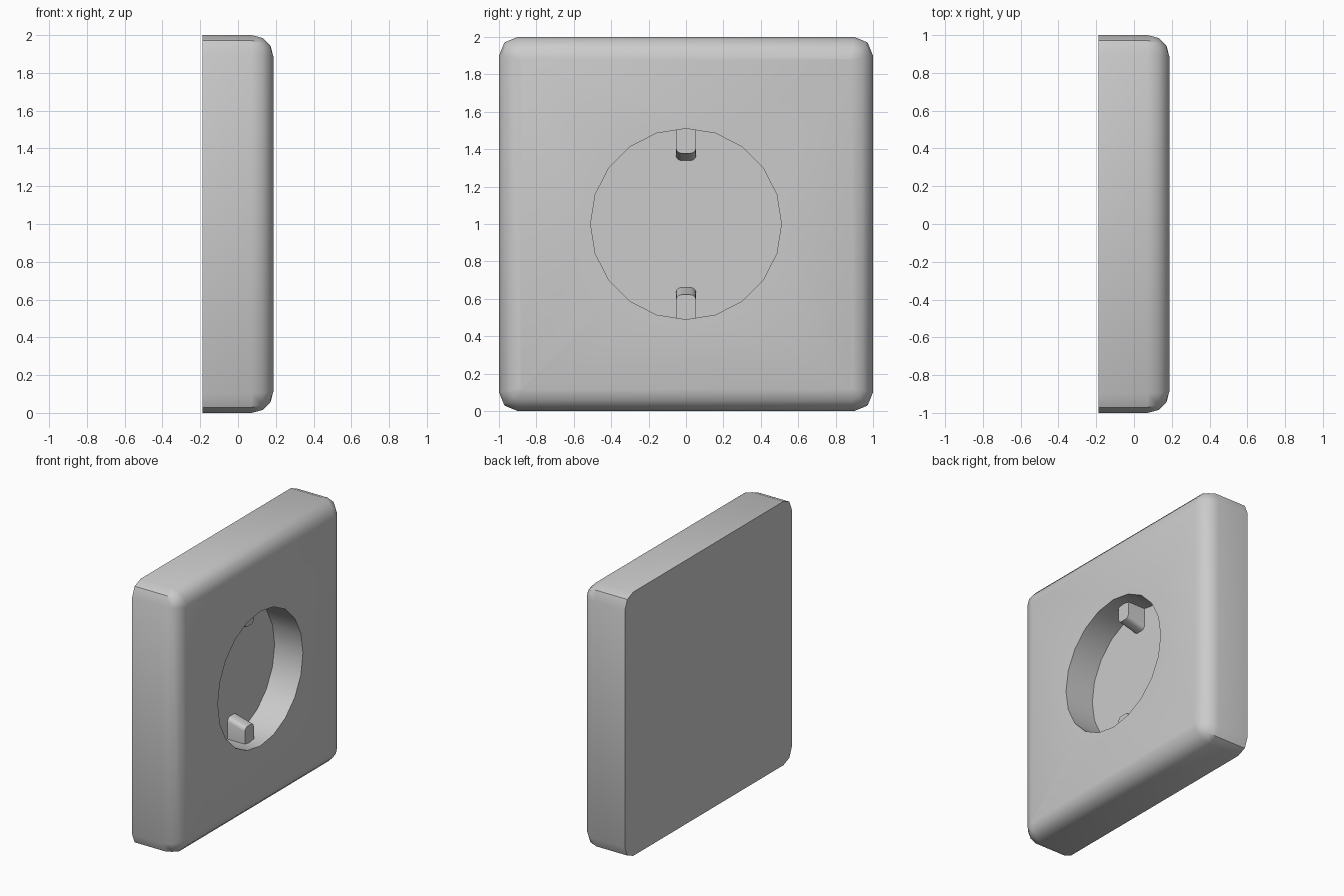
import bpy, bmesh, math
from mathutils import Matrix

if "Cube" in bpy.data.objects:
    bpy.data.objects.remove(bpy.data.objects["Cube"])

HALF_T = 0.1875          # half thickness of the plate
FLOOR = -0.05            # x of the recess floor
CZ, R = 1.0, 0.51        # recess centre height and radius


def make_object(name, bm):
    bmesh.ops.recalc_face_normals(bm, faces=bm.faces)
    mesh = bpy.data.meshes.new(name)
    bm.to_mesh(mesh)
    bm.free()
    obj = bpy.data.objects.new(name, mesh)
    bpy.context.collection.objects.link(obj)
    return obj


def activate(obj):
    bpy.ops.object.select_all(action='DESELECT')
    obj.select_set(True)
    bpy.context.view_layer.objects.active = obj


def smooth(obj, degrees):
    activate(obj)
    bpy.ops.object.shade_smooth_by_angle(angle=math.radians(degrees))


# Plate: box with two-step corners and a rounded front rim
bm = bmesh.new()
bmesh.ops.create_cube(bm, size=1, matrix=Matrix.Translation((0, 0, 1)) @
                      Matrix.Diagonal((2 * HALF_T, 2, 2, 1)))
corners = [e for e in bm.edges
           if abs(e.verts[0].co.x - e.verts[1].co.x) > 0.1]
bmesh.ops.bevel(bm, geom=corners, offset=0.1, segments=2, profile=0.5,
                affect='EDGES')
rim = [e for e in bm.edges if all(v.co.x > HALF_T - 0.001 for v in e.verts)]
bmesh.ops.bevel(bm, geom=rim, offset=0.115, segments=3, profile=0.5,
                affect='EDGES')
plate = make_object("socket_plate", bm)

# Round recess cut into the front
bm = bmesh.new()
depth = 0.6
bmesh.ops.create_cone(bm, cap_ends=True, segments=20, radius1=R, radius2=R,
                      depth=depth,
                      matrix=Matrix.Translation((FLOOR + depth / 2, 0, CZ)) @
                      Matrix.Rotation(math.pi / 2, 4, 'Y'))
cutter = make_object("recess_cutter", bm)
cutter.hide_render = True
cut = plate.modifiers.new("recess", 'BOOLEAN')
cut.operation = 'DIFFERENCE'
cut.solver = 'EXACT'
cut.object = cutter
activate(plate)
bpy.ops.object.modifier_apply(modifier=cut.name)
bpy.data.objects.remove(cutter)
smooth(plate, 35)


# Earth contacts: rounded tabs that taper towards the front
def contact(name, side):
    w, c = 0.054, 0.03
    bm = bmesh.new()
    rings = []
    for x, tip in ((FLOOR - 0.005, 0.337), (0.095, 0.378)):
        arc = [(w - c + c * math.cos(a), tip + c - c * math.sin(a))
               for a in (0, math.pi / 6, math.pi / 3, math.pi / 2)]
        outline = [(w, R)] + arc + [(-y, r) for y, r in reversed(arc)] + [(-w, R)]
        rings.append([bm.verts.new((x, y, CZ + side * r)) for y, r in outline])
    n = len(rings[0])
    for i in range(n):
        j = (i + 1) % n
        bm.faces.new((rings[0][i], rings[0][j], rings[1][j], rings[1][i]))
    bm.faces.new(rings[0])
    bm.faces.new(rings[1])
    smooth(make_object(name, bm), 35)


contact("upper_contact", 1)
contact("lower_contact", -1)
